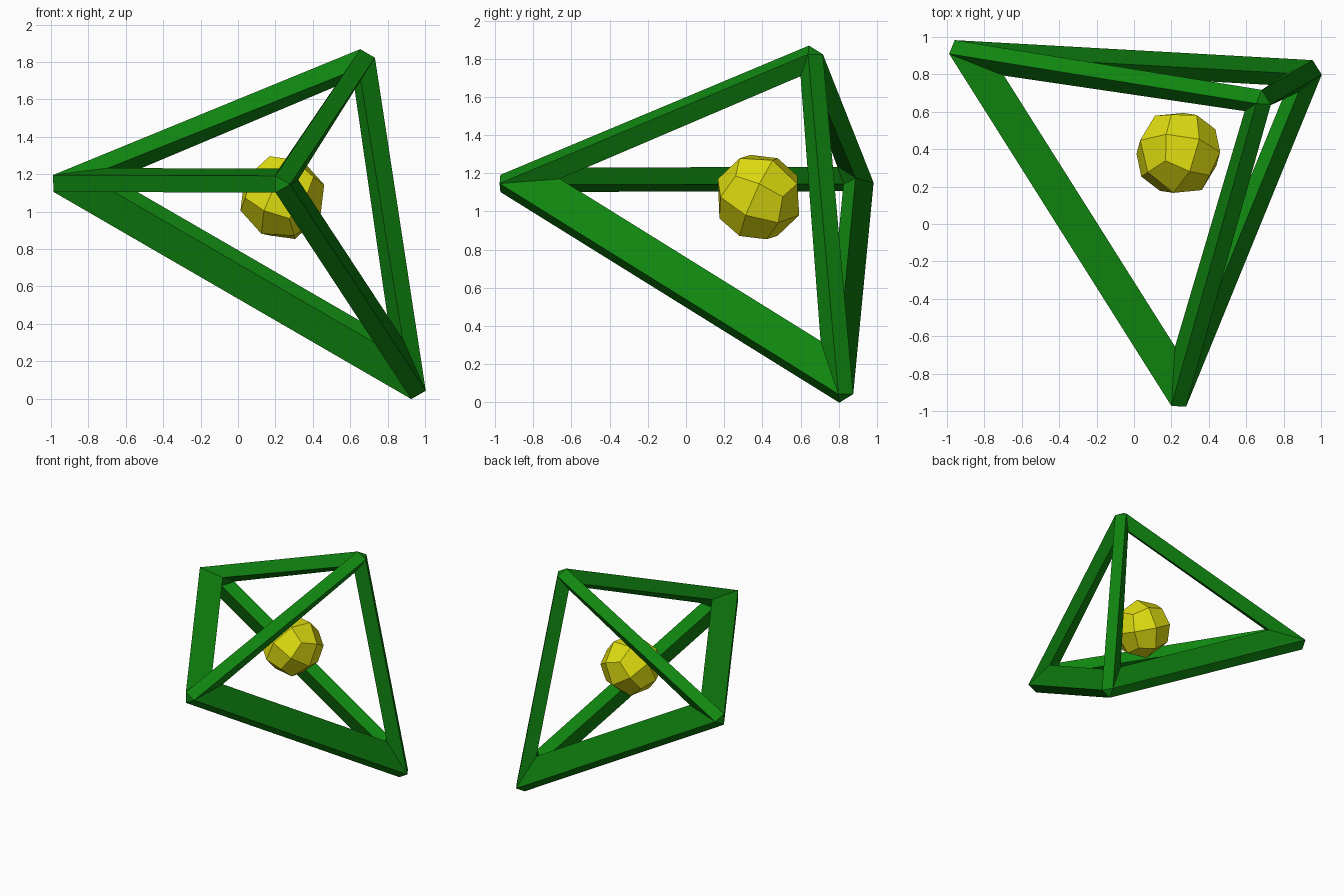
import bpy, bmesh
from mathutils import Vector, Matrix

if "Cube" in bpy.data.objects:
    bpy.data.objects.remove(bpy.data.objects["Cube"])

def material(name, col):
    m = bpy.data.materials.new(name)
    m.diffuse_color = (*col, 1)
    m.use_nodes = True
    m.node_tree.nodes["Principled BSDF"].inputs["Base Color"].default_value = m.diffuse_color
    return m

def finish(bm, name, mat):
    bmesh.ops.recalc_face_normals(bm, faces=bm.faces)
    me = bpy.data.meshes.new(name)
    bm.to_mesh(me)
    bm.free()
    me.materials.append(mat)
    ob = bpy.data.objects.new(name, me)
    bpy.context.collection.objects.link(ob)
    return ob

# sharp corners of the pyramid; index 1 is the apex
V = [Vector(p) for p in ((-1.11, .995, 1.16), (.74, .70, 1.925),
                         (.225, -1.12, 1.155), (1.04, .875, -.085))]
APEX, INSET, SCALE = 1, .11, .81
base = (V[0] + V[2] + V[3]) / 3
axis = (V[APEX] - base).normalized()
center = Vector((.237, .38, 1.075))

# pyramid frame: bevelled edge strips and corner caps, joined to an inner copy
bm = bmesh.new()
outer, inner = {}, {}
for f in range(4):                      # f = the corner opposite the face
    c = sum((V[i] for i in range(4) if i != f), Vector()) / 3
    for v in range(4):
        if v == f:
            continue
        p = V[v].lerp(c, INSET)
        if v != APEX:
            p += axis * (-.01 if f == APEX else .01)
        outer[v, f] = bm.verts.new(p)
        # inner copy shrinks towards a point on the axis, lower for the base face
        q = (base + axis * (.68 if f == APEX else .79)).lerp(p, SCALE)
        if v == APEX:
            q -= axis * .04
        elif f != APEX:
            far = next(i for i in range(4) if i not in (v, f, APEX))
            q += (V[far] - V[v]).normalized() * .045
        inner[v, f] = bm.verts.new(q)
for v in range(4):
    o = [i for i in range(4) if i != v]
    for s in (outer, inner):
        bm.faces.new([s[v, i] for i in o])
for a in range(4):
    for b in range(a + 1, 4):
        f, g = [i for i in range(4) if i not in (a, b)]
        for s in (outer, inner):
            bm.faces.new((s[a, f], s[b, f], s[b, g], s[a, g]))
        for h in (f, g):
            bm.faces.new((outer[a, h], outer[b, h], inner[b, h], inner[a, h]))
finish(bm, "pyramid_frame", material("green", (.005, .235, .005)))

# faceted ball: cube split once and pushed out to a sphere
bm = bmesh.new()
bmesh.ops.create_cube(bm, size=1)
bmesh.ops.subdivide_edges(bm, edges=bm.edges[:], cuts=1, use_grid_fill=True)
side = (V[2] - V[0]).normalized()
rot = Matrix((side, axis.cross(side), axis)).transposed() @ Matrix.Rotation(.785, 3, 'Z')
for v in bm.verts:
    v.co = center + rot @ (v.co.normalized() * .235)
finish(bm, "faceted_ball", material("yellow", (.75, .73, .005)))
